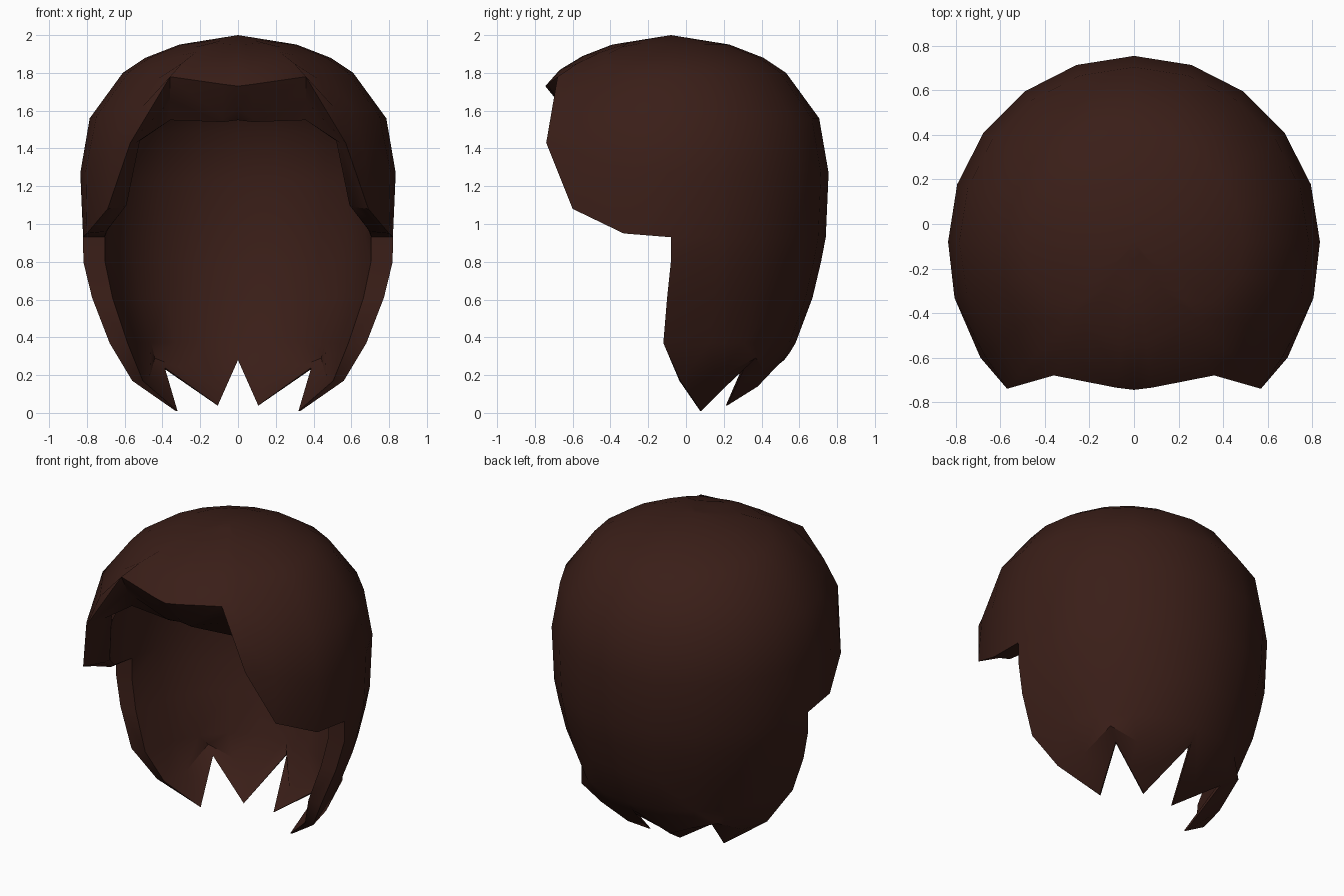
import bpy, bmesh, math
from mathutils import Vector

if "Cube" in bpy.data.objects:
    bpy.data.objects.remove(bpy.data.objects["Cube"])

CY = -0.08                       # y of the vertical axis of the hair
PROFILE = [(0.37, .66), (.61, .75), (.8, .795), (.93, .82), (1.27, .835),
           (1.56, .785), (1.8, .61), (1.88, .49), (1.95, .31), (2.0, 0)]
STEPS = [(2 - z) / 1.07 for z in (1.95, 1.88, 1.8, 1.56, 1.27, .93)]


def radius(z):
    for (z0, r0), (z1, r1) in zip(PROFILE, PROFILE[1:]):
        if z <= z1:
            return r0 + (r1 - r0) * (z - z0) / (z1 - z0)
    return 0


def ring_point(deg, z, k=1):
    a = math.radians(deg)
    return Vector((radius(z) * k * math.sin(a), CY + radius(z) * k * math.cos(a), z))


def column(end, top, k):
    """Points running from the crown down to a given end point."""
    dx, dy, zend = end[0], end[1] - CY, end[2]
    rend = math.hypot(dx, dy)
    to_outer = lambda z: 2 - (top - z) * 1.07 / (top - .93)
    f = rend / (radius(to_outer(zend)) * k)
    pts = []
    for s in STEPS:
        z = top - (top - zend) * s
        r = radius(to_outer(z)) * k * (1 + (f - 1) * s)
        pts.append(Vector((dx / rend * r, CY + dy / rend * r, z)))
    return pts


def inset(p, k):
    return Vector((p[0] * k, CY + (p[1] - CY) * k, p[2]))


K = .86
# Cap edge: back and side columns, then the fringe
back = [ring_point(18 * i, .93) for i in range(6)]
fringe = [(.80, -.33, .95), (.69, -.60, 1.08), (.57, -.74, 1.43),
          (.36, -.68, 1.78), (.08, -.735, 1.74), (0, -.745, 1.73)]
hairline = [(.70, -.30, .96), (.61, -.50, 1.09), (.54, -.60, 1.43),
            (.36, -.61, 1.65), (.08, -.62, 1.56), (0, -.64, 1.60)]
inner_edge = [(.69, -.28, .97), (.59, -.47, 1.10), (.52, -.55, 1.44),
              (.36, -.57, 1.55), (.08, -.59, 1.54), (0, -.59, 1.55)]
# Pointed ends of the long back hair
mids = [(0, .55, .32), (.15, .38, .14), (.32, .41, .23),
        (.49, .37, .29), (.52, .16, .18), (.56, -.03, .17)]
tips = [(0, .52, .28), (.11, .22, .04), (.255, .265, .14),
        (.40, .31, .24), (.365, .195, .125), (.33, .08, .01)]

outer = [column(e, 2.0, 1) for e in back + [Vector(p) for p in fringe]]
inner = [column(e, 1.87, K) for e in [inset(p, K) for p in back] + [Vector(p) for p in inner_edge]]
for i in range(6):
    for z in (.8, .61, .37):
        p = ring_point(18 * i, z)
        if i == 5:
            p.x *= 1.03
            p.y -= {.8: 0, .61: .02, .37: .04}[z]
        outer[i].append(p)
        inner[i].append(inset(p, K))
    outer[i] += [Vector(mids[i]), Vector(tips[i])]
    inner[i] += [inset(mids[i], .90), inset(tips[i], .97)]

bm = bmesh.new()
O = [[bm.verts.new(p) for p in c] for c in outer]
I = [[bm.verts.new(p) for p in c] for c in inner]
H = [bm.verts.new(p) for p in hairline]


def strip(a, b):
    for j in range(min(len(a), len(b)) - 1):
        bm.faces.new((a[j], b[j], b[j + 1], a[j + 1]))


# Outer and inner shells
for cols, top in ((O, 2.0), (I, 1.87)):
    pole = bm.verts.new((0, CY, top))
    for a, b in zip(cols, cols[1:]):
        bm.faces.new((pole, b[0], a[0]))
        strip(a, b)
# Rim folding under the fringe to the hairline
side_o, side_i = O[5][5], I[5][5]
bm.faces.new((side_o, O[6][-1], H[0]))
bm.faces.new((side_o, H[0], side_i))
bm.faces.new((side_i, H[0], I[6][-1]))
for n in range(5):
    strip([O[6 + n][-1], H[n], I[6 + n][-1]], [O[7 + n][-1], H[n + 1], I[7 + n][-1]])
# Front face of the side lock and the edge of the tips
strip(O[5][5:], I[5][5:])
for i in range(5):
    strip([O[i][-1], I[i][-1]], [O[i + 1][-1], I[i + 1][-1]])

# Mirror the half across x = 0
geom = bm.verts[:] + bm.edges[:] + bm.faces[:]
copy = bmesh.ops.duplicate(bm, geom=geom)["geom"]
for v in [g for g in copy if isinstance(g, bmesh.types.BMVert)]:
    v.co.x *= -1
bmesh.ops.reverse_faces(bm, faces=[g for g in copy if isinstance(g, bmesh.types.BMFace)])
bmesh.ops.remove_doubles(bm, verts=[v for v in bm.verts if abs(v.co.x) < 1e-4], dist=1e-4)
bmesh.ops.recalc_face_normals(bm, faces=bm.faces[:])

mesh = bpy.data.meshes.new("hair")
bm.to_mesh(mesh)
bm.free()
hair = bpy.data.objects.new("hair", mesh)
bpy.context.collection.objects.link(hair)
mat = bpy.data.materials.new("dark_brown")
mat.diffuse_color = (.042, .013, .009, 1)
mat.use_nodes = True
mat.node_tree.nodes["Principled BSDF"].inputs["Base Color"].default_value = mat.diffuse_color
mesh.materials.append(mat)

bpy.context.view_layer.objects.active = hair
hair.select_set(True)
bpy.ops.object.shade_smooth_by_angle(angle=math.radians(40))
